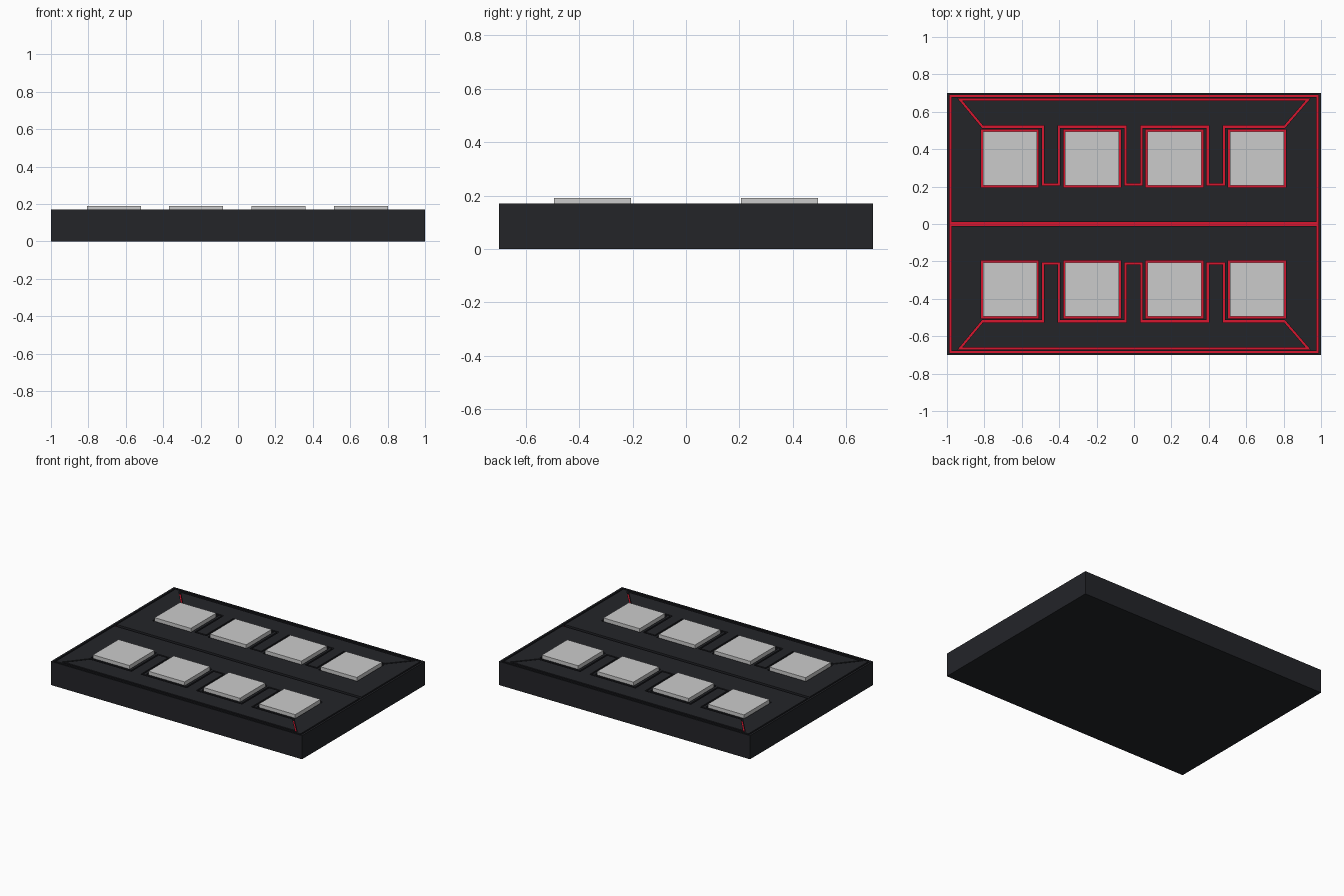
import bpy
from mathutils import Vector

if "Cube" in bpy.data.objects:
    bpy.data.objects.remove(bpy.data.objects["Cube"])

TOP, FLOOR = 0.17, 0.15      # panel surface and groove floor heights
W = 0.0055                   # half width of the fine grooves


def material(name, rgb):
    m = bpy.data.materials.new(name)
    m.diffuse_color = (*rgb, 1)
    m.use_nodes = True
    m.node_tree.nodes["Principled BSDF"].inputs["Base Color"].default_value = m.diffuse_color
    return m


dark = material("dark_shell", (0.017, 0.018, 0.022))
red = material("red_inlay", (0.68, 0.008, 0.028))


def box(name, x, y, z, mat=None):
    bpy.ops.mesh.primitive_cube_add(size=1, location=[sum(r) / 2 for r in (x, y, z)])
    ob = bpy.context.object
    ob.name = name
    ob.scale = [r[1] - r[0] for r in (x, y, z)]
    bpy.ops.object.transform_apply(location=False, rotation=False, scale=True)
    if mat:
        ob.data.materials.append(mat)
    return ob


def rect(x0, x1, y0, y1):
    return [(x0, y0), (x1, y0), (x1, y1), (x0, y1)]


def offset(pts, d):
    # mitred offset of a clockwise outline; positive d grows it
    out = []
    for i, p in enumerate(pts):
        a, p, b = Vector(pts[i - 1]), Vector(p), Vector(pts[(i + 1) % len(pts)])
        u, v = (p - a).normalized(), (b - p).normalized()
        n1, n2 = Vector((-u.y, u.x)), Vector((-v.y, v.x))
        out.append(tuple(p + (n1 + n2) * d / (1 + n1.dot(n2))))
    return out


# key grid and the comb-shaped groove outline (clockwise, rear half)
keys_x = [-0.664 + 0.4405 * i for i in range(4)]
K, KY = 0.1445, 0.35
comb = [(-0.93, 0.665), (0.93, 0.665), (0.805, 0.52)]
for i in (2, 1, 0):
    c = (keys_x[i] + keys_x[i + 1]) / 2
    comb += [(c + 0.043, 0.52), (c + 0.043, 0.212), (c - 0.043, 0.212), (c - 0.043, 0.52)]
comb.append((-0.81, 0.52))

# nested outlines: rim, border groove, comb grooves and key wells
loops = [rect(-1, 1, -0.7, 0.7), rect(-0.986, 0.986, -0.691, 0.691)]
half = [rect(-0.975, 0.975, 0.012, 0.68), offset(comb, W), offset(comb, -W)]
half += [rect(x - K - 0.01, x + K + 0.01, KY - K - 0.01, KY + K + 0.01) for x in keys_x]
for s in (1, -1):
    loops += [[(x, y * s) for x, y in lp] for lp in half]

# grooved top panel: filled curve turned into a mesh
cu = bpy.data.curves.new("top_panel_profile", 'CURVE')
cu.dimensions = '2D'
cu.fill_mode = 'BOTH'
cu.extrude = (TOP - FLOOR) / 2
for lp in loops:
    sp = cu.splines.new('POLY')
    sp.points.add(len(lp) - 1)
    for pt, (x, y) in zip(sp.points, lp):
        pt.co = (x, y, 0, 1)
    sp.use_cyclic_u = True
panel = bpy.data.objects.new("top_panel", cu)
panel.location.z = (TOP + FLOOR) / 2
bpy.context.collection.objects.link(panel)
bpy.ops.object.select_all(action='DESELECT')
panel.select_set(True)
bpy.context.view_layer.objects.active = panel
bpy.ops.object.convert(target='MESH')
panel = bpy.context.object
for p in panel.data.polygons:
    p.use_smooth = False
panel.data.materials.clear()
panel.data.materials.append(dark)

# case body and the red layer seen through the grooves
box("case_body", (-1, 1), (-0.7, 0.7), (0, FLOOR), dark)
box("red_inlay", (-0.99, 0.99), (-0.695, 0.695), (FLOOR - 0.01, FLOOR + 0.001), red)

# raised square keys
for row, s in (("rear", 1), ("front", -1)):
    for i, x in enumerate(keys_x):
        box(f"{row}_key_{i + 1}", (x - K, x + K), (s * KY - K, s * KY + K), (FLOOR, 0.19))
